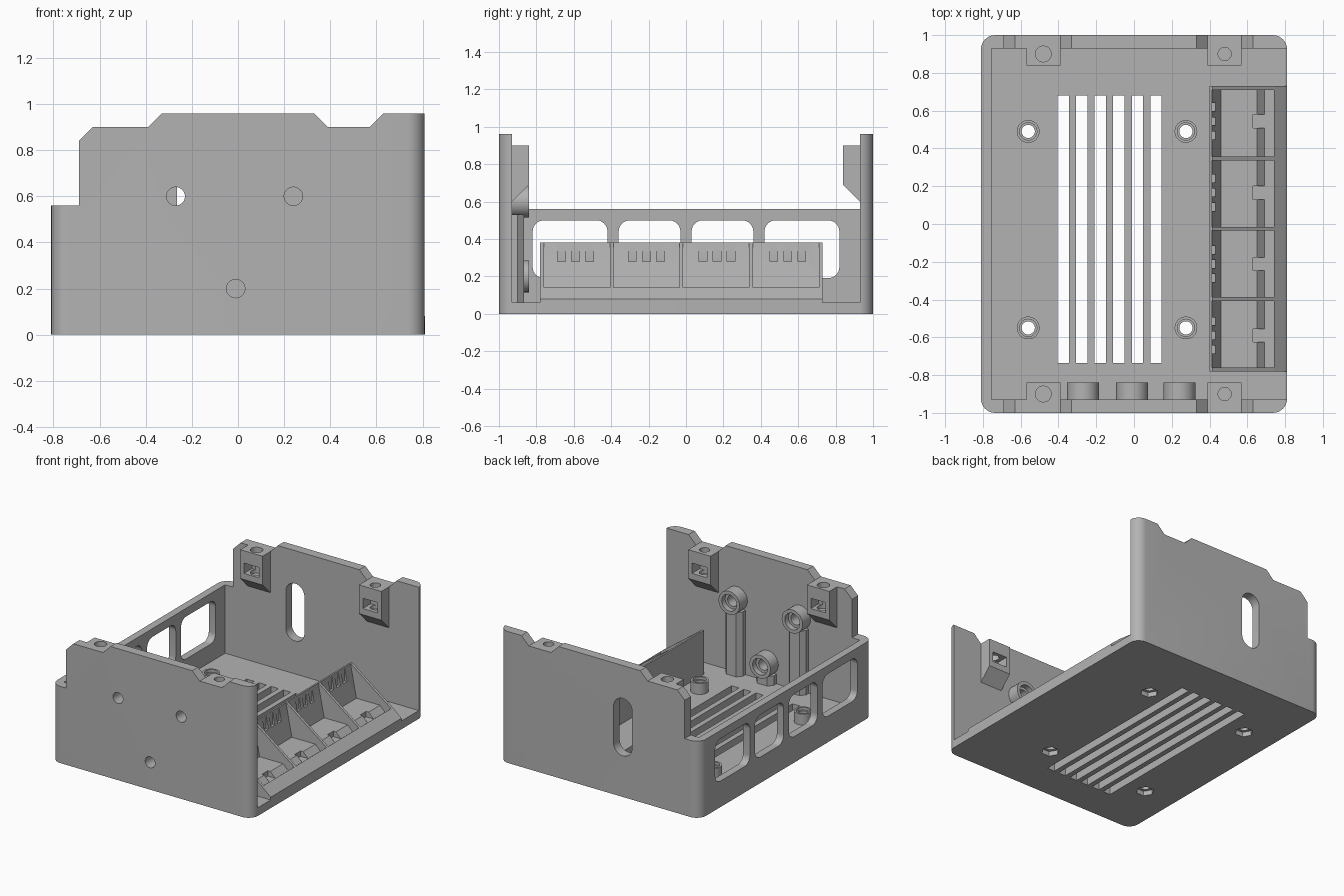
import bpy, bmesh
from math import sin, cos, pi, radians

cube = bpy.data.objects.get("Cube")
if cube:
    bpy.data.objects.remove(cube, do_unlink=True)

grey = bpy.data.materials.new("plain grey")
grey.use_nodes = True
GREY = (0.45, 0.45, 0.45, 1)
grey.diffuse_color = GREY
grey.node_tree.nodes["Principled BSDF"].inputs["Base Color"].default_value = GREY


def prism(name, pts, axis, a, b):
    """Extrude a 2D outline along an axis from a to b."""
    place = {"x": lambda u, v, w: (w, u, v),
             "y": lambda u, v, w: (u, w, v),
             "z": lambda u, v, w: (u, v, w)}[axis]
    bm = bmesh.new()
    low = [bm.verts.new(place(u, v, a)) for u, v in pts]
    high = [bm.verts.new(place(u, v, b)) for u, v in pts]
    bm.faces.new(low)
    bm.faces.new(high)
    n = len(pts)
    for i in range(n):
        j = (i + 1) % n
        bm.faces.new((low[i], low[j], high[j], high[i]))
    bmesh.ops.recalc_face_normals(bm, faces=bm.faces)
    mesh = bpy.data.meshes.new(name)
    bm.to_mesh(mesh)
    bm.free()
    mesh.materials.append(grey)
    obj = bpy.data.objects.new(name, mesh)
    bpy.context.collection.objects.link(obj)
    return obj


def disc(cx, cy, r, n=32):
    return [(cx + r * cos(2 * pi * i / n), cy + r * sin(2 * pi * i / n)) for i in range(n)]


def rounded(x0, y0, x1, y1, r=0.0, seg=8):
    if not r:
        return [(x0, y0), (x1, y0), (x1, y1), (x0, y1)]
    corners = [(x1 - r, y1 - r), (x0 + r, y1 - r), (x0 + r, y0 + r), (x1 - r, y0 + r)]
    return [(cx + r * cos((k + i / seg) * pi / 2), cy + r * sin((k + i / seg) * pi / 2))
            for k, (cx, cy) in enumerate(corners) for i in range(seg + 1)]


def cutter(pts, axis, a, b):
    obj = prism("cutter", pts, axis, a, b)
    obj.hide_render = True
    return obj


def cut(obj, cutters):
    """Subtract the cutters, then remove them."""
    for c in cutters:
        mod = obj.modifiers.new("cut", "BOOLEAN")
        mod.operation, mod.solver, mod.object = "DIFFERENCE", "EXACT", c
    bpy.context.view_layer.update()
    graph = bpy.context.evaluated_depsgraph_get()
    mesh = bpy.data.meshes.new_from_object(obj.evaluated_get(graph))
    obj.modifiers.clear()
    obj.data = mesh
    for c in cutters:
        bpy.data.objects.remove(c, do_unlink=True)


FLOOR, WALL = 0.06, 0.93
BOSSES = [(-0.27, 0.6), (0.24, 0.6), (-0.01, 0.2)]
STANDOFFS = [(x, y) for x in (-0.56, 0.275) for y in (-0.55, 0.49)]

# Case body: rounded block, hollowed and open on its +x side
body = prism("case_body", rounded(-0.81, -1, 0.81, 1, 0.075), "z", 0, 0.96)
cuts = [cutter(rounded(-0.755, -WALL, 1, WALL), "z", FLOOR, 2)]

# Stepped top edge of the end walls and the lower left wall
cuts.append(cutter([(-1, 0.56), (-0.69, 0.56), (-0.69, 0.84), (-0.63, 0.90), (-0.39, 0.90),
                    (-0.33, 0.96), (-0.3, 1.2), (-1, 1.2)], "y", -1.2, 1.2))
cuts.append(cutter([(0.33, 0.96), (0.39, 0.90), (0.57, 0.90), (0.63, 0.96), (0.63, 1.2),
                    (0.33, 1.2)], "y", -1.2, 1.2))

# Side windows
for y0, y1 in ((-0.82, -0.42), (-0.36, -0.03), (0.03, 0.36), (0.42, 0.82)):
    cuts.append(cutter(rounded(y0, 0.19, y1, 0.50, 0.06), "x", -1, -0.7))

# Floor vents
for i in range(6):
    x = -0.405 + 0.0983 * i
    cuts.append(cutter(rounded(x, -0.735, x + 0.06, 0.68), "z", -0.1, 0.2))

# Cable slot in the back wall, screw holes in the front wall
cuts.append(cutter(rounded(-0.265, 0.30, -0.115, 0.72, 0.0749), "y", 0.85, 1.1))
for x, z in BOSSES:
    cuts.append(cutter(disc(x, z, 0.04), "y", -1.1, -0.9))

# Hexagonal nut pockets and holes under the standoffs
for x, y in STANDOFFS:
    cuts.append(cutter(disc(x, y, 0.035), "z", -0.1, 0.2))
    cuts.append(cutter(disc(x, y, 0.062, 6), "z", -0.1, 0.035))
cut(body, cuts)

# Floor standoffs
for x, y in STANDOFFS:
    post = prism("standoff", disc(x, y, 0.06), "z", FLOOR - 0.01, 0.14)
    cut(post, [cutter(disc(x, y, 0.035), "z", 0, 0.3),
               cutter(disc(x, y, 0.046), "z", 0.12, 0.3)])

# Front wall bosses with their support ribs
for x, z in BOSSES:
    boss = prism("screw_boss", disc(x, z, 0.085), "y", -WALL - 0.01, -0.84)
    cut(boss, [cutter(disc(x, z, 0.04), "y", -1, -0.8),
               cutter(disc(x, z, 0.06), "y", -0.88, -0.8)])
    prism("boss_rib", [(x - 0.07, -0.94), (x + 0.07, -0.94), (x + 0.07, -0.9),
                       (x + 0.04, -0.865), (x - 0.04, -0.865), (x - 0.07, -0.9)],
          "z", FLOOR - 0.01, z - 0.07)

# Lid screw tabs with a nut slot, on both end walls
for s in (-1, 1):
    for x, r in ((-0.48, 0.042), (0.48, 0.035)):
        tab = prism("screw_tab", [(s * 0.84, 0.90), (s * 0.94, 0.90), (s * 0.94, 0.60),
                                  (s * 0.93, 0.60), (s * 0.84, 0.69)],
                    "x", x - 0.09, x + 0.09)
        ends = sorted((s * 0.80, s * 0.935))
        cut(tab, [cutter(disc(x, s * 0.9, r, 24), "z", 0.71, 1),
                  cutter(rounded(x - 0.06, 0.735, x + 0.06, 0.81), "y", *ends)])
        # Screw hole continues into the wall
        cut(body, [cutter(disc(x, s * 0.9, r, 24), "z", 0.71, 1)])

# Terminal tray along the open side
tray = prism("terminal_tray", [(0.40, 0.05), (0.40, 0.38), (0.412, 0.38), (0.46, 0.14),
                               (0.65, 0.14), (0.69, 0.10), (0.74, 0.10), (0.74, 0.14),
                               (0.81, 0.08), (0.81, 0.05)], "y", -0.78, 0.73)
cuts = []
for i in range(4):
    y = -0.59 + 0.378 * i
    cuts.append(cutter(rounded(0.63, y - 0.035, 0.70, y + 0.035), "z", 0.10, 0.2))
    for k in (-1, 0, 1):
        c = y + 0.075 * k
        cuts.append(cutter(rounded(0.413, c - 0.021, 0.5, c + 0.021), "z", 0.28, 0.5))
cut(tray, cuts)

# Sloped dividers between the terminals
for i in range(5):
    y = -0.77 + 0.3725 * i
    prism("terminal_divider", [(0.401, 0.05), (0.401, 0.38), (0.415, 0.38), (0.74, 0.14),
                               (0.74, 0.05)], "y", y - 0.01, y + 0.01)

# Smooth the round surfaces, keep the edges sharp
bpy.ops.object.select_all(action="DESELECT")
parts = [o for o in bpy.context.collection.objects if o.type == "MESH" and grey.name in o.data.materials]
for o in parts:
    o.select_set(True)
bpy.context.view_layer.objects.active = body
bpy.ops.object.shade_smooth_by_angle(angle=radians(30))
